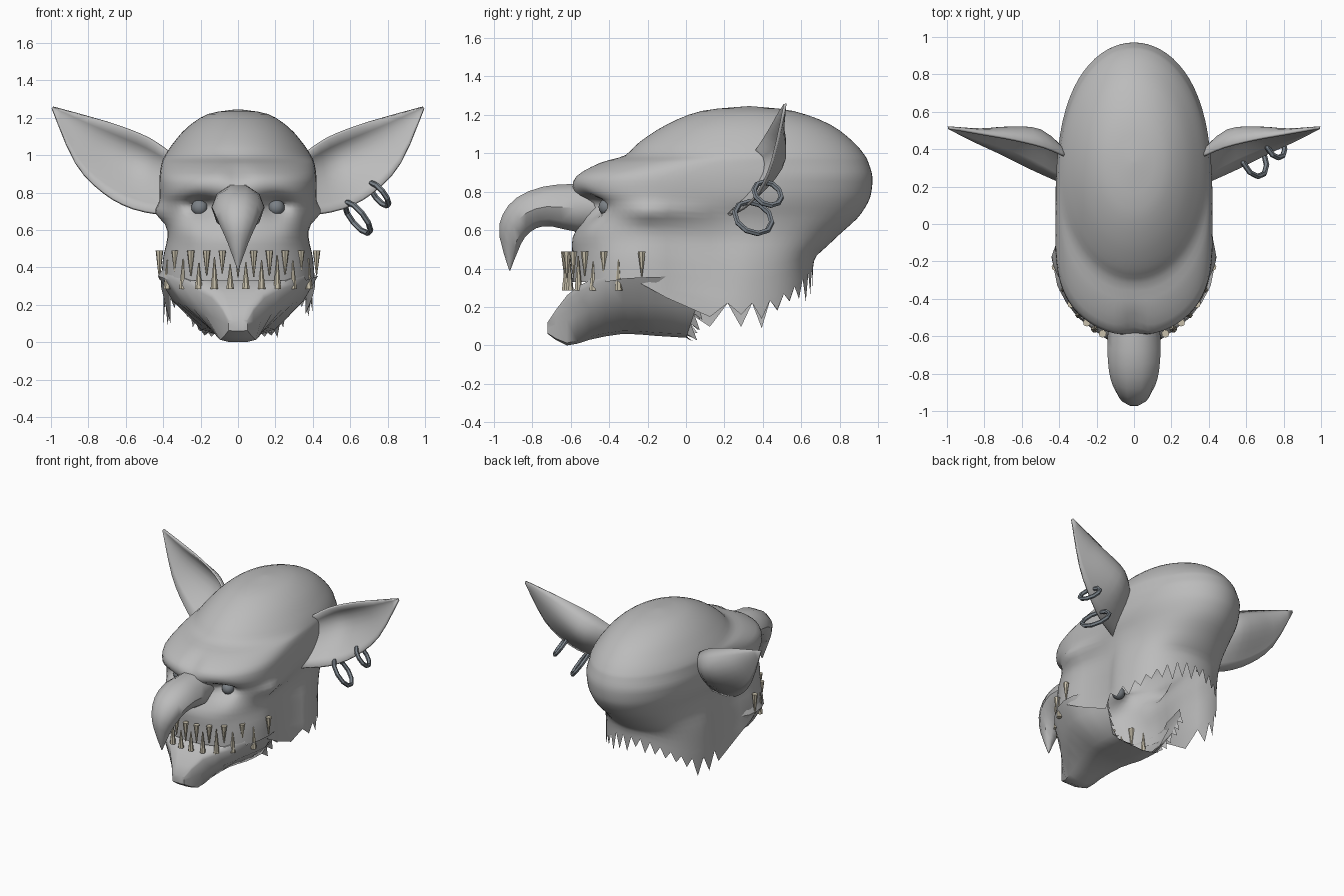
import bpy, math, random
from mathutils import Vector

random.seed(4)
cube = bpy.data.objects.get("Cube")
if cube:
    bpy.data.objects.remove(cube)


def material(name, r, g, b):
    m = bpy.data.materials.new(name)
    m.use_nodes = True
    m.diffuse_color = (r, g, b, 1)
    m.node_tree.nodes["Principled BSDF"].inputs["Base Color"].default_value = (r, g, b, 1)
    return m


skin = material("grey skin", .5, .5, .5)
bone = material("bone", .58, .53, .41)
eye_grey = material("dark eye", .2, .22, .24)
steel = material("steel", .2, .23, .26)


def finish(obj, name, mat, angle=40):
    obj.name = name
    obj.data.materials.append(mat)
    bpy.ops.object.select_all(action='DESELECT')
    obj.select_set(True)
    bpy.context.view_layer.objects.active = obj
    bpy.ops.object.shade_smooth_by_angle(angle=math.radians(angle))
    return obj


def build(name, verts, faces, mat, angle=40):
    mesh = bpy.data.meshes.new(name)
    mesh.from_pydata(verts, [], faces)
    obj = bpy.data.objects.new(name, mesh)
    bpy.context.collection.objects.link(obj)
    bpy.context.view_layer.objects.active = obj
    obj.select_set(True)
    bpy.ops.object.mode_set(mode='EDIT')
    bpy.ops.mesh.select_all(action='SELECT')
    bpy.ops.mesh.normals_make_consistent(inside=False)
    bpy.ops.object.mode_set(mode='OBJECT')
    return finish(obj, name, mat, angle)


def spline(rows, steps):
    """Smooth in-between rows through a short table."""
    out = []
    for i in range(len(rows) - 1):
        quad = [rows[max(0, i - 1)], rows[i], rows[i + 1], rows[min(len(rows) - 1, i + 2)]]
        for s in range(steps):
            t = s / steps
            out.append([b + t / 2 * (c - a + t * (2*a - 5*b + 4*c - d + t * (3*(b - c) + d - a)))
                        for a, b, c, d in zip(*quad)])
    return out + [list(rows[-1])]


def loft_faces(rings, n, closed=True):
    return [(i*n + j, i*n + (j + 1) % n, (i + 1)*n + (j + 1) % n, (i + 1)*n + j)
            for i in range(rings - 1) for j in range(n if closed else n - 1)]


def bump(a, centre, size):
    return math.exp(-((a - centre) / size) ** 2)


def clamp(t):
    return max(0, min(1, t))


# Head shell: height, front y, back y, half width, y of the widest point
levels = [
    (1.245, .32, .34, .01, .33), (1.22, .08, .56, .16, .33), (1.15, -.1, .75, .27, .32),
    (1.06, -.24, .87, .35, .3), (.99, -.32, .93, .395, .26), (.95, -.46, .95, .41, .15),
    (.88, -.585, .97, .42, 0), (.8, -.59, .965, .42, -.05), (.74, -.53, .945, .41, -.08),
    (.66, -.54, .89, .385, -.1), (.56, -.59, .78, .38, -.1), (.45, -.59, .68, .405, -.1),
    (.33, -.59, .66, .415, -.1)]
N = 72
rows = spline(levels, 3)
verts = []
for z, front, back, width, mid in rows:
    high = clamp(mid / .3)
    low = clamp((.75 - z) / .3)
    for j in range(N):
        a = math.tau * j / N
        c = math.cos(a)
        x = width * math.sin(a)
        reach, power = (mid - front, .68) if c > 0 else (back - mid, .65 - .15 * low)
        power += (1 - power) * high
        y = mid - math.copysign(abs(c) ** power, c) * reach
        if c > 0 and z < 1:
            # Eye sockets, brow notch, cheeks and cheek points
            y += .1 * bump(abs(x), .2, .075) * bump(z, .73, .05)
            y += .04 * bump(x, 0, .06) * bump(z, .9, .06)
            y -= .02 * bump(abs(x), .28, .08) * bump(z, .6, .06)
            x *= 1 + .13 * bump(z, .69, .05) * bump(y, -.18, .13)
        # Hollow neck behind the jaw
        x *= 1 - .2 * bump(y, .06, .13) * bump(z, .42, .2)
        # Neck edge rises at the back and hangs lower at the sides
        zz = z
        if z < .5:
            edge = .33 - .11 * clamp((y + .25) / .2) + .17 * clamp((y - .35) / .3) ** 2
            zz = .5 - (.5 - z) * (.5 - edge) / .17
        verts.append((x, y, zz))
faces = loft_faces(len(rows), N) + [tuple(range(N))]
last = (len(rows) - 1) * N
for j in range(0, N, 2):
    rim = [last + (j + k) % N for k in range(3)]
    tip = Vector(verts[rim[1]])
    if tip.y > -.06:
        tip.z -= random.uniform(.05, .14)
        faces.append((rim[0], len(verts), rim[2], rim[1]))
        verts.append(tuple(tip))
build("head", verts, faces, skin, 50)

# Lower jaw: y, top height, top half width, bottom height, bottom half width
jaw = spline([(-.72, .12, .05, .06, .05), (-.62, .26, .14, 0, .09), (-.5, .34, .3, .03, .1),
              (-.33, .38, .41, .06, .13), (-.16, .39, .42, .05, .17), (0, .4, .33, .04, .18)], 2)
verts = []
half = [(1, .5, 0), (1, .95, 0), (.9, 1, 0), (.5, .72, .28), (.05, .1, .9), (0, 0, .5)]
outline = half + [(h, -t, -b) for h, t, b in reversed(half)]
M = len(outline)
for k, (y, zt, wt, zb, wb) in enumerate(jaw):
    for h, t, b in outline:
        slant = .12 * h if k == len(jaw) - 1 else 0
        verts.append((wt * t + wb * b, y + slant, zb + (zt - zb) * h))
# The mouth floor stays open behind the lip
faces = [f for f in loft_faces(len(jaw), M) if f[0] < 5 * M or f[0] % M not in (0, 1, M - 2, M - 1)]
faces.append(tuple(range(M)))
last = (len(jaw) - 1) * M
# Ragged throat edge
for j in range(M):
    p, q = Vector(verts[last + j]), Vector(verts[last + (j + 1) % M])
    if min(p.z, q.z) > .3:
        continue
    for s in range(3):
        a, b = p.lerp(q, s / 3), p.lerp(q, (s + 1) / 3)
        tip = (a + b) / 2 + Vector((0, random.uniform(.01, .05), -.06 if a.z > .06 else -.02))
        k = len(verts)
        verts += [tuple(a), tuple(tip), tuple(b)]
        faces.append((k, k + 1, k + 2))
build("lower_jaw", verts, faces, skin, 50)

# Hooked nose: top y, top z, bottom y, bottom z, half width
nose = [(-.38, .84, -.38, .6, .12), (-.6, .84, -.56, .59, .14), (-.75, .825, -.7, .62, .14),
        (-.88, .77, -.78, .61, .125), (-.955, .68, -.84, .56, .095),
        (-.972, .57, -.875, .49, .055), (-.92, .39, -.915, .39, .004)]
verts = []
sections = spline(nose, 2)
K = 10
for ty, tz, by, bz, w in sections:
    for j in range(K):
        a = math.tau * (j + .5) / K
        u = (1 + math.cos(a) / math.cos(math.pi / K)) / 2
        verts.append((w * math.sin(a), by + (ty - by) * u, bz + (tz - bz) * u))
build("nose", verts, loft_faces(len(sections), K) + [tuple(range(K))], skin, 40)

# Ears: cupped sheets between an upper and a lower edge
upper = [(.36, .36, 1.01), (.48, .41, 1.09), (.64, .45, 1.155), (.8, .48, 1.205), (.99, .515, 1.258)]
lower = [(.38, .22, .68), (.56, .3, .715), (.72, .38, .8), (.87, .45, .96), (.995, .515, 1.25)]
depth = [.07, .13, .09, .035, 0]
V = 9
top_edge, low_edge = spline(upper, 3), spline(lower, 3)
cups = spline([(d,) for d in depth], 3)
for side, name in ((1, "left_ear"), (-1, "right_ear")):
    verts = []
    for p, q, (d,) in zip(top_edge, low_edge, cups):
        for v in range(V):
            pt = Vector(p).lerp(Vector(q), v / (V - 1))
            cup = d * math.sin(math.pi * (v / (V - 1)) ** .75)
            verts.append((side * pt.x, pt.y + cup, pt.z))
    ear = build(name, verts, loft_faces(len(cups), V, False), skin, 50)
    thick = ear.modifiers.new("thickness", 'SOLIDIFY')
    thick.thickness = .015
    thick.offset = 0

# Eyes
for side, name in ((1, "left_eye"), (-1, "right_eye")):
    bpy.ops.mesh.primitive_uv_sphere_add(segments=12, ring_count=8, radius=.045,
                                         location=(side * .205, -.41, .72))
    finish(bpy.context.object, name, eye_grey)

# Earrings on the left ear
for name, place, size in (("large_earring", (.64, .35, .665), .102),
                          ("small_earring", (.755, .425, .79), .075)):
    bpy.ops.mesh.primitive_torus_add(location=place,
                                     rotation=(0, math.radians(54), math.radians(24)),
                                     major_segments=10, minor_segments=6,
                                     major_radius=size, minor_radius=.015)
    finish(bpy.context.object, name, steel, 30)

# Teeth along the lip arc, alternating upper and lower
COUNT = 21
for i in range(COUNT):
    x = -.42 + .84 * i / (COUNT - 1)
    y = -.06 - .57 * math.sqrt(1 - (x / .44) ** 2)
    is_upper = i % 2 == 0
    length = random.uniform(.12, .16) if is_upper else random.uniform(.13, .18)
    z = .49 - length / 2 if is_upper else .285 + length / 2
    bpy.ops.mesh.primitive_cone_add(vertices=7, radius1=.021, radius2=.003, depth=length,
                                    location=(x, y, z),
                                    rotation=(math.pi if is_upper else 0, 0, 0))
    finish(bpy.context.object, ("upper" if is_upper else "lower") + f"_tooth_{i // 2 + 1}", bone)
